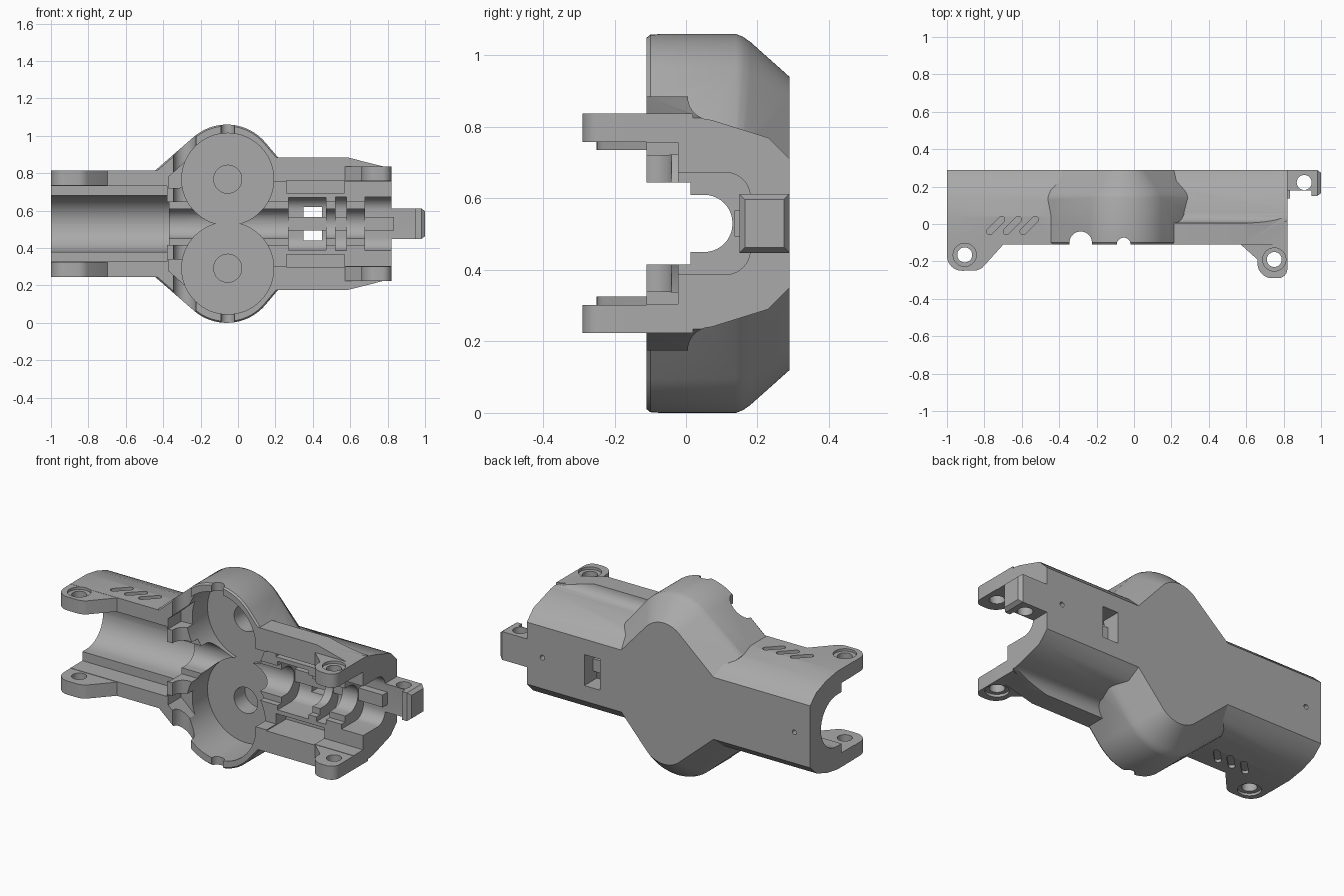
import bpy, bmesh
from math import sin, cos, radians, pi
from mathutils import Vector

if "Cube" in bpy.data.objects:
    bpy.data.objects.remove(bpy.data.objects["Cube"])

MID = 0.53            # height of the mirror plane
helpers = []

grey = bpy.data.materials.new("plain grey")
grey.use_nodes = True
COLOR = (0.40, 0.40, 0.40, 1)
grey.diffuse_color = COLOR
grey.node_tree.nodes["Principled BSDF"].inputs["Base Color"].default_value = COLOR


def loft(name, rings):
    """Solid skinned through matching rings of points."""
    bm = bmesh.new()
    loops = [[bm.verts.new(p) for p in r] for r in rings]
    n = len(loops[0])
    for a, b in zip(loops, loops[1:]):
        for i in range(n):
            j = (i + 1) % n
            bm.faces.new((a[i], a[j], b[j], b[i]))
    bm.faces.new(loops[0][::-1])
    bm.faces.new(loops[-1])
    bmesh.ops.recalc_face_normals(bm, faces=bm.faces[:])
    me = bpy.data.meshes.new(name)
    bm.to_mesh(me)
    bm.free()
    me.materials.append(grey)
    ob = bpy.data.objects.new(name, me)
    bpy.context.collection.objects.link(ob)
    return ob


def place(axis, t, p):
    a, b = p
    return {"x": (t, a, b), "y": (a, t, b), "z": (a, b, t)}[axis]


def prism(name, axis, pts, lo, hi):
    return loft(name, [[place(axis, t, p) for p in pts] for t in (lo, hi)])


def box(name, x, y, z):
    return prism(name, "z", [(x[0], y[0]), (x[1], y[0]), (x[1], y[1]), (x[0], y[1])], *z)


def arc(cx, cy, r, a0, a1, n=10):
    return [(cx + r * cos(radians(a0 + (a1 - a0) * i / n)),
             cy + r * sin(radians(a0 + (a1 - a0) * i / n))) for i in range(n + 1)]


def cyl(name, axis, c, r, lo, hi, n=40):
    return prism(name, axis, arc(c[0], c[1], r, 0, 360, n)[:-1], lo, hi)


def mirrored(half):
    return half + [(a, -b) for a, b in reversed(half)]


def combine(ob, operation="DIFFERENCE"):
    m = shell.modifiers.new(ob.name, "BOOLEAN")
    m.operation, m.solver, m.object = operation, "EXACT", ob
    ob.hide_render = True
    helpers.append(ob)


def add(ob):
    combine(ob, "UNION")


def channel(name, half, top, depth, r, x0, x1):
    """Trough along x with rounded lower corners."""
    combine(prism(name, "x", mirrored([(top, half)] + arc(depth - r, half - r, r, 90, 0.5)), x0, x1))


# Central double-round bulge, chamfered towards the back
def bulge_ring(y, d):
    top = [(0.32 - 0.67 * d, 0.23 - 0.67 * d)]
    top += arc(-0.06, 0.26, 0.27 - d, 40, 131, 28)
    top += [(-0.46 + 0.67 * d, 0.27 - 0.75 * d)]
    return [(x, y, z) for x, z in mirrored(top)]


shell = loft("housing_shell", [bulge_ring(y, d) for y, d in
             ((-0.11, 0.008), (-0.10, 0), (0.14, 0), (0.16, 0.008), (0.18, 0.022), (0.29, 0.12))])

# Left-hand and right-hand bodies
left_half = [(-0.11, 0.285), (0.04, 0.285), (0.14, 0.268), (0.23, 0.235), (0.29, 0.18)]
add(prism("narrow_body", "x", mirrored(left_half), -1, -0.1))
right_half = [(-0.11, 0.355)] + arc(0.07, 0.355, 0.065, 180, 270) + [(0.23, 0.24), (0.29, 0.18)]
add(prism("wide_body", "x", mirrored(right_half), 0, 0.82))

# Tapered flange corners and mounting ears
left_ear = ([(-0.69, 0.02), (-1, 0.02)] + arc(-0.92, -0.17, 0.08, 180, 270)
            + arc(-0.86, -0.17, 0.08, 275, 310, 4) + [(-0.69, -0.10)])
right_ear = ([(0.82, 0.02), (0.56, -0.10), (0.66, -0.19)]
             + arc(0.74, -0.21, 0.08, 190, 270) + arc(0.77, -0.24, 0.05, 275, 360, 6))
for s in (1, -1):
    combine(prism("flange_taper", "y", [(0.58, s * 0.356), (0.84, s * 0.29), (0.9, s * 0.5), (0.57, s * 0.5)],
                  -0.5, 0.4))
for s in (1, -1):
    add(prism("left_ear", "z", left_ear, *sorted((s * 0.205, s * 0.284))))
    add(prism("right_ear", "z", right_ear, *sorted((s * 0.228, s * 0.307))))

# Hinge tab with chamfered end
tab_rings = [(0.78, 0), (0.98, 0), (1.0, 0.015)]
add(loft("end_tab", [[(x, a, b) for a, b in ((0.15 + d, -0.082 + d), (0.289 - d, -0.082 + d),
                                           (0.289 - d, 0.082 - d), (0.15 + d, 0.082 - d))]
                     for x, d in tab_rings]))

# Front recesses and lengthwise channels
combine(box("left_recess", (-1.1, -0.38), (-0.4, 0.0), (-0.203, 0.203)))
combine(box("right_recess", (0.12, 0.9), (-0.4, -0.022), (-0.226, 0.226)))
channel("tube_channel", 0.15, -0.1, 0.19, 0.149, -1.1, -0.37)
channel("center_channel", 0.08, -0.1, 0.13, 0.079, -0.5, 0.9)
channel("end_chamber", 0.143, -0.2, 0.18, 0.07, 0.68, 0.95)
channel("main_chamber", 0.141, -0.2, 0.178, 0.07, 0.27, 0.47)
channel("small_chamber", 0.142, -0.2, 0.177, 0.07, 0.52, 0.58)
combine(box("step_ledge", (-0.45, 0.95), (-0.3, 0.012), (-0.115, 0.115)))

for s in (1, -1):
    # Round pockets with a shaft recess
    combine(cyl("round_pocket", "y", (-0.055, s * 0.238), 0.246, -0.4, 0.15, 64))
    combine(cyl("shaft_recess", "y", (-0.055, s * 0.238), 0.075, 0.1, 0.25))
    side = [(-0.372, s * 0.19), (-0.372, s * 0.25), (-0.2, s * 0.405), (-0.1, s * 0.2)]
    combine(prism("side_pocket", "y", side, -0.4, 0.01))
    # Rectangular side slots
    combine(box("side_slot", (0.26, 0.57), (-0.3, 0.07), sorted((s * 0.165, s * 0.232))))
    # Slanted grip slots on the outer face
    for x in (-0.74, -0.65, -0.56):
        c, u = Vector((x, -0.008)), Vector((0.032, 0.032))
        a, b = c + u, c - u
        slot = arc(a.x, a.y, 0.017, -45, 135, 8) + arc(b.x, b.y, 0.017, 135, 315, 8)
        combine(prism("grip_slot", "z", slot, *sorted((s * 0.268, s * 0.4))))
    # Screw holes and counterbores in the ears
    for x, y, face in ((-0.905, -0.165, 0.27), (0.75, -0.19, 0.292)):
        combine(cyl("ear_hole", "z", (x, y), 0.04, *sorted((s * 0.15, s * 0.4))))
        combine(cyl("ear_counterbore", "z", (x, y), 0.062, *sorted((s * face, s * 0.4))))

# Cable notches, tab hole, back window and pin holes
combine(cyl("cable_notch", "z", (-0.285, -0.10), 0.06, -0.6, 0.6))
combine(cyl("small_notch", "z", (-0.055, -0.11), 0.037, -0.6, 0.6))
combine(cyl("tab_hole", "z", (0.91, 0.222), 0.04, -0.2, 0.2))
combine(box("back_window", (0.35, 0.45), (0.1, 0.4), (-0.09, 0.09)))
for x in (-0.9, 0.72):
    combine(cyl("pin_hole", "y", (x, 0), 0.014, 0.23, 0.4, 16))

# Rib that runs across the window
add(box("center_rib", (0.13, 0.835), (0.136, 0.21), (-0.036, 0.036)))

# Bake the solid and drop the helpers
deps = bpy.context.evaluated_depsgraph_get()
baked = bpy.data.meshes.new_from_object(shell.evaluated_get(deps))
shell.modifiers.clear()
shell.data = baked
for ob in helpers:
    bpy.data.objects.remove(ob)
for v in baked.vertices:
    v.co.z += MID
baked.materials.clear()
baked.materials.append(grey)
for p in baked.polygons:
    p.material_index = 0
bpy.ops.object.select_all(action="DESELECT")
shell.select_set(True)
bpy.context.view_layer.objects.active = shell
bpy.ops.object.shade_smooth_by_angle(angle=radians(28))
